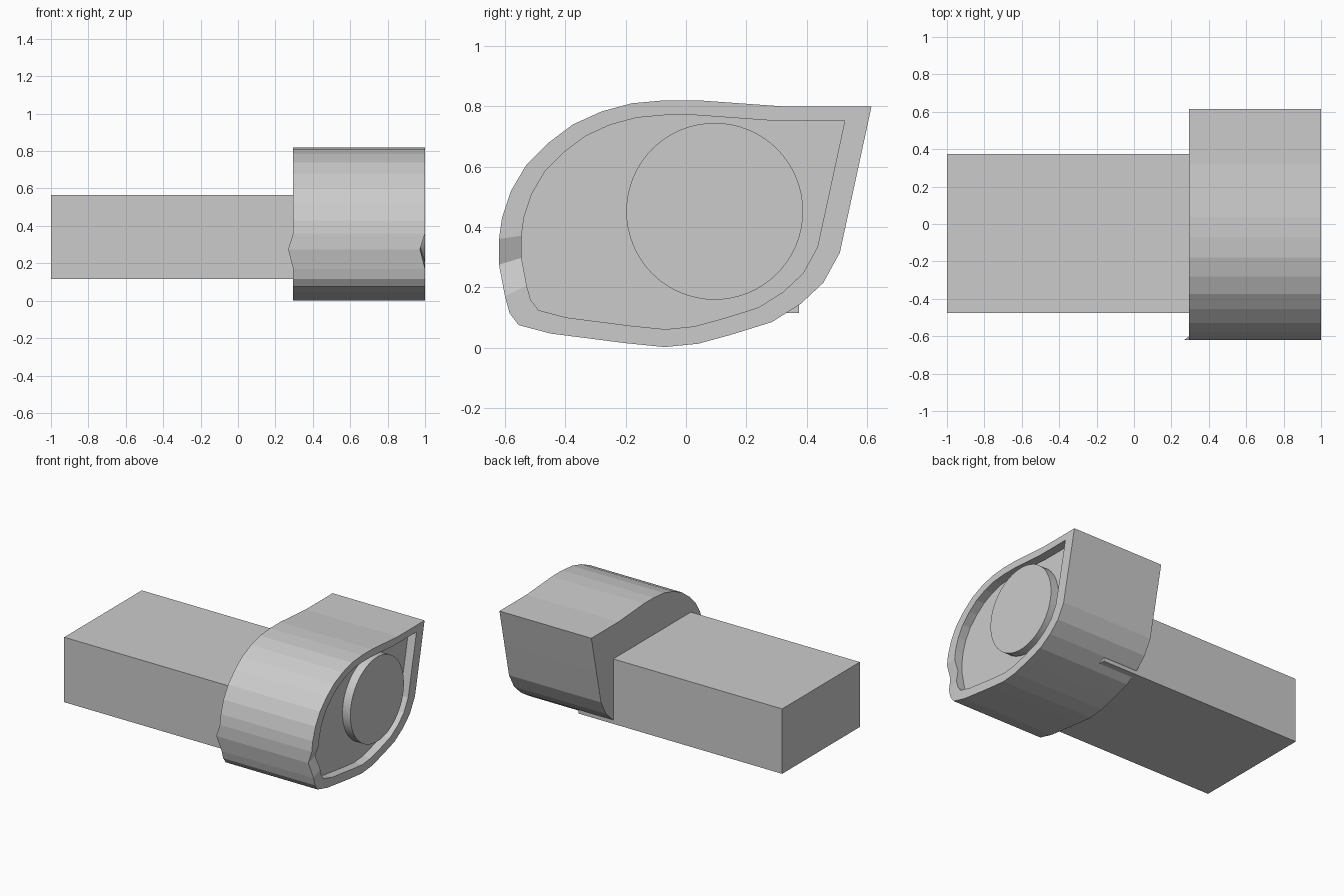
import bpy, bmesh, math
from mathutils import Matrix

if "Cube" in bpy.data.objects:
    bpy.data.objects.remove(bpy.data.objects["Cube"])


def add_object(name, bm):
    bmesh.ops.recalc_face_normals(bm, faces=bm.faces)
    mesh = bpy.data.meshes.new(name)
    bm.to_mesh(mesh)
    bm.free()
    obj = bpy.data.objects.new(name, mesh)
    bpy.context.collection.objects.link(obj)
    return obj


X_BACK, X_FRONT, X_FLOOR = 0.295, 1.0, 0.94
INSET, CENTRE = 0.868, (-0.055, 0.45)
DENT, DENT_INDEX = 0.027, 12

# Housing outline in (y, z), starting at the sharp top corner
outline = [
    (0.615, 0.80), (0.32, 0.80), (0.04, 0.82), (-0.07, 0.82), (-0.18, 0.81),
    (-0.28, 0.783), (-0.375, 0.74), (-0.455, 0.68), (-0.53, 0.605),
    (-0.58, 0.52), (-0.61, 0.43), (-0.62, 0.36), (-0.62, 0.275),
    (-0.60, 0.17), (-0.585, 0.115), (-0.555, 0.075), (-0.45, 0.047),
    (-0.20, 0.015), (-0.07, 0.002), (0.04, 0.013), (0.15, 0.043),
    (0.285, 0.085), (0.38, 0.145), (0.455, 0.215), (0.51, 0.315), (0.56, 0.545),
]
inner = [tuple(c + (p - c) * INSET for p, c in zip(pt, CENTRE)) for pt in outline]

# Housing: back cap, outer wall, rim, recess wall and recess floor
bm = bmesh.new()


def ring(points, x, dent):
    return [bm.verts.new((x - (dent if i == DENT_INDEX else 0), y, z))
            for i, (y, z) in enumerate(points)]


rings = [ring(outline, X_BACK, DENT), ring(outline, X_FRONT, DENT),
         ring(inner, X_FRONT, DENT), ring(inner, X_FLOOR, 0)]
n = len(outline)
for a, b in zip(rings, rings[1:]):
    for i in range(n):
        j = (i + 1) % n
        bm.faces.new((a[i], a[j], b[j], b[i]))
# the dented corner closes with its own triangle, so the back cap stays flat
back = rings[0]
bm.faces.new(back[DENT_INDEX - 1:DENT_INDEX + 2])
bm.faces.new(back[:DENT_INDEX] + back[DENT_INDEX + 1:])
bm.faces.new(rings[3])
add_object("housing", bm)

# Round disc standing in the recess, flush with the rim
bm = bmesh.new()
bmesh.ops.create_cone(
    bm, cap_ends=True, segments=64, radius1=0.293, radius2=0.293,
    depth=X_FRONT - X_FLOOR,
    matrix=Matrix.Translation(((X_FRONT + X_FLOOR) / 2, 0.095, 0.452))
    @ Matrix.Rotation(math.pi / 2, 4, 'Y'))
disc = add_object("disc", bm)
bpy.context.view_layer.objects.active = disc
disc.select_set(True)
bpy.ops.object.shade_smooth_by_angle(angle=math.radians(30))

# Rectangular arm running into the housing
bm = bmesh.new()
bmesh.ops.create_cube(
    bm, size=1, matrix=Matrix.Translation((-0.22, -0.05, 0.34))
    @ Matrix.Diagonal((1.56, 0.85, 0.45, 1)))
add_object("arm", bm)
